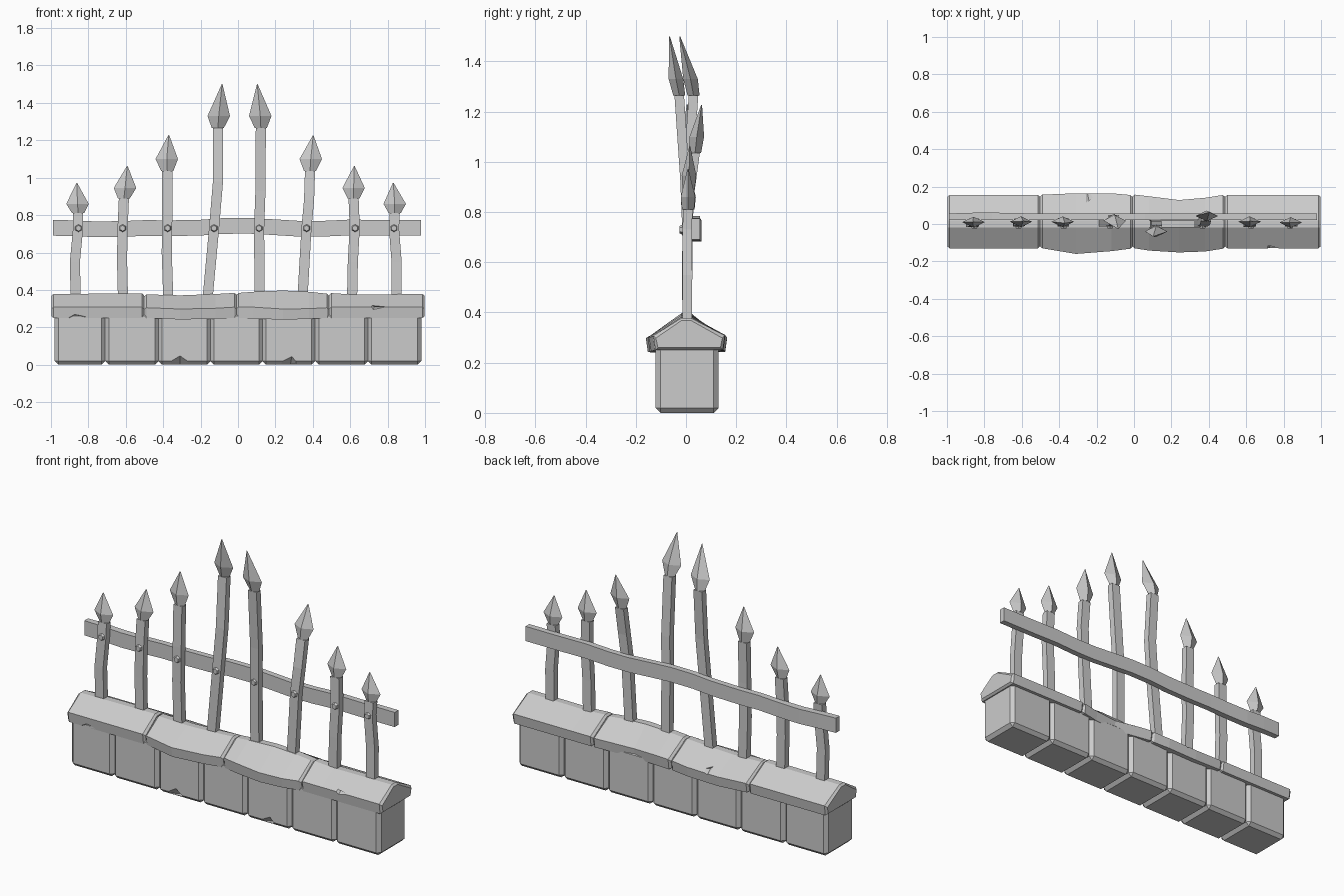
import bpy, bmesh
from mathutils import Vector


def finish(bm, name):
    bmesh.ops.recalc_face_normals(bm, faces=bm.faces)
    me = bpy.data.meshes.new(name)
    bm.to_mesh(me)
    bm.free()
    ob = bpy.data.objects.new(name, me)
    bpy.context.collection.objects.link(ob)
    return ob


def add_loft(bm, rings):
    """Skin equal-sized rings of points and close both ends."""
    loops = [[bm.verts.new(p) for p in ring] for ring in rings]
    n = len(loops[0])
    for a, b in zip(loops, loops[1:]):
        for i in range(n):
            j = (i + 1) % n
            bm.faces.new((a[i], a[j], b[j], b[i]))
    bm.faces.new(loops[0])
    bm.faces.new(loops[-1])


def loft(name, rings):
    bm = bmesh.new()
    add_loft(bm, rings)
    return finish(bm, name)


def chip(target, a, b, c, d):
    """Carve a splinter-shaped chip with a four-point cutter."""
    bm = bmesh.new()
    v = [bm.verts.new(p) for p in (a, b, c, d)]
    for f in ((0, 1, 2), (0, 1, 3), (1, 2, 3), (0, 2, 3)):
        bm.faces.new([v[i] for i in f])
    cutter = finish(bm, "chip_cutter")
    cutter.hide_render = True
    cutter.hide_viewport = True
    mod = target.modifiers.new("chip", "BOOLEAN")
    mod.object = cutter
    mod.operation = "DIFFERENCE"
    mod.solver = "EXACT"


# Wall: seven chamfered stone blocks
joints = [-0.98, -0.71, -0.425, -0.147, 0.132, 0.413, 0.695, 0.98]
blocks = []
for x0, x1 in zip(joints, joints[1:]):
    bm = bmesh.new()
    bmesh.ops.create_cube(bm, size=1)
    for v in bm.verts:
        v.co = ((x0 + x1) / 2 + v.co.x * (x1 - x0), 0.004 + v.co.y * 0.25, 0.14 + v.co.z * 0.28)
    bmesh.ops.bevel(bm, geom=bm.edges[:], offset=0.019, segments=1, affect="EDGES")
    blocks.append(finish(bm, "wall_block"))
chip(blocks[2], (-0.41, -0.14, 0.005), (-0.23, -0.14, 0.01), (-0.31, -0.14, 0.065), (-0.31, -0.07, 0.0))
chip(blocks[4], (0.19, -0.14, 0.01), (0.34, -0.14, 0.005), (0.29, -0.14, 0.06), (0.28, -0.07, 0.0))


# Coping: four roof-shaped cap stones; stations are x, front y, back y, bottom z, eave z, ridge z
def cap_ring(x, yf, yb, zb, ze, zr, inset=0.0):
    k = inset
    return [(x, yf + 0.008 + k, zb + k), (x, yf + k, ze - k), (x, -0.018, zr - k),
            (x, 0.02, zr - k), (x, yb - k, ze - k), (x, yb - 0.008 - k, zb + k)]


cap_data = [
    [(-0.998, -0.13, 0.155, 0.25, 0.308, 0.378), (-0.502, -0.13, 0.155, 0.25, 0.308, 0.382)],
    [(-0.502, -0.13, 0.157, 0.25, 0.305, 0.376), (-0.31, -0.16, 0.164, 0.242, 0.298, 0.371),
     (-0.12, -0.145, 0.164, 0.246, 0.302, 0.378), (-0.008, -0.132, 0.155, 0.25, 0.308, 0.384)],
    [(-0.008, -0.13, 0.157, 0.25, 0.31, 0.384), (0.08, -0.142, 0.148, 0.247, 0.308, 0.39),
     (0.24, -0.152, 0.128, 0.241, 0.298, 0.397), (0.38, -0.147, 0.14, 0.245, 0.3, 0.39),
     (0.487, -0.132, 0.155, 0.25, 0.305, 0.38)],
    [(0.487, -0.13, 0.155, 0.25, 0.308, 0.383), (0.62, -0.13, 0.155, 0.25, 0.308, 0.375),
     (0.998, -0.13, 0.155, 0.25, 0.308, 0.378)],
]
caps = []
for st in cap_data:
    first, last = st[0], st[-1]
    rings = [cap_ring(*first, inset=0.01), cap_ring(first[0] + 0.012, *first[1:])]
    rings += [cap_ring(*s) for s in st[1:-1]]
    rings += [cap_ring(last[0] - 0.012, *last[1:]), cap_ring(*last, inset=0.01)]
    caps.append(loft("cap_stone", rings))
chip(caps[0], (-0.97, -0.14, 0.24), (-0.79, -0.14, 0.268), (-0.88, -0.14, 0.285), (-0.86, -0.09, 0.235))
chip(caps[3], (0.68, -0.145, 0.335), (0.83, -0.145, 0.31), (0.72, -0.145, 0.285), (0.73, -0.105, 0.31))
chip(caps[1], (-0.31, 0.1, 0.37), (-0.19, 0.175, 0.315), (-0.25, 0.17, 0.29), (-0.24, 0.12, 0.31))

# Rail: wavy flat bar behind the pickets; stations are x, z, y shift
rail = [(-0.99, 0.732, 0), (-0.88, 0.73, 0.004), (-0.76, 0.724, 0.005), (-0.62, 0.726, 0.002),
        (-0.5, 0.731, 0), (-0.36, 0.73, 0), (-0.2, 0.733, 0), (-0.08, 0.742, 0), (0.06, 0.743, 0),
        (0.2, 0.735, 0), (0.33, 0.727, 0), (0.45, 0.727, 0), (0.6, 0.734, 0), (0.75, 0.732, 0),
        (0.978, 0.732, 0)]
loft("rail", [[(x, 0.022, z - 0.042), (x, 0.022, z + 0.042), (x, 0.056 + d, z + 0.042), (x, 0.056 + d, z - 0.042)]
              for x, z, d in rail])

# Pickets: bent shaft path, then spearhead root, widest point and tip
pickets = [
    [(-0.868, 0.005, 0.36), (-0.872, 0.003, 0.55), (-0.855, 0.005, 0.73), (-0.855, 0.01, 0.81), (-0.858, 0.01, 0.86), (-0.862, 0.012, 0.972)],
    [(-0.615, 0.005, 0.36), (-0.62, 0.006, 0.56), (-0.617, 0.006, 0.73), (-0.61, 0.01, 0.89), (-0.604, 0.012, 0.945), (-0.592, 0.015, 1.062)],
    [(-0.373, 0.005, 0.36), (-0.381, 0.006, 0.6), (-0.378, 0.006, 0.8), (-0.378, 0.012, 1.035), (-0.381, 0.012, 1.1), (-0.37, 0.005, 1.228)],
    [(-0.162, 0.005, 0.36), (-0.128, 0.006, 0.73), (-0.107, 0.01, 0.98), (-0.108, 0.03, 1.265), (-0.103, 0.018, 1.33), (-0.085, -0.025, 1.5)],
    [(0.115, 0.005, 0.36), (0.113, 0.004, 0.73), (0.12, -0.004, 0.93), (0.122, -0.027, 1.265), (0.119, -0.04, 1.33), (0.103, -0.066, 1.5)],
    [(0.345, 0.005, 0.36), (0.366, 0.006, 0.73), (0.38, 0.015, 0.88), (0.385, 0.036, 1.035), (0.389, 0.043, 1.1), (0.402, 0.062, 1.226)],
    [(0.61, 0.005, 0.36), (0.614, 0.004, 0.55), (0.624, 0.006, 0.73), (0.618, 0.01, 0.89), (0.618, 0.012, 0.945), (0.622, 0.015, 1.062)],
    [(0.848, 0.005, 0.36), (0.848, 0.006, 0.55), (0.834, 0.005, 0.73), (0.838, 0.008, 0.81), (0.838, 0.008, 0.86), (0.83, 0.008, 0.972)],
]
for path in pickets:
    bm = bmesh.new()
    pts = [Vector(p) for p in path]
    add_loft(bm, [[p + Vector((sx * 0.027, sy * 0.019, 0)) for sx, sy in ((-1, -1), (1, -1), (1, 1), (-1, 1))]
                  for p in pts[:4]])
    head = []
    for p, w, d in zip(pts[3:], (0.032, 0.06, 0.002), (0.024, 0.029, 0.002)):
        head.append([p + Vector(o) for o in ((-w, 0, 0), (0, -d, 0), (w, 0, 0), (0, d, 0))])
    add_loft(bm, head)
    finish(bm, "spear_picket")

# Bolts: small hexagonal heads on the front of each picket
for x in (-0.853, -0.617, -0.376, -0.128, 0.113, 0.367, 0.626, 0.834):
    bm = bmesh.new()
    bmesh.ops.create_cone(bm, cap_ends=True, segments=6, radius1=0.024, radius2=0.015, depth=0.02)
    for v in bm.verts:
        v.co = (x + v.co.x, -0.015 - v.co.z, 0.73 + v.co.y)
    finish(bm, "bolt")
